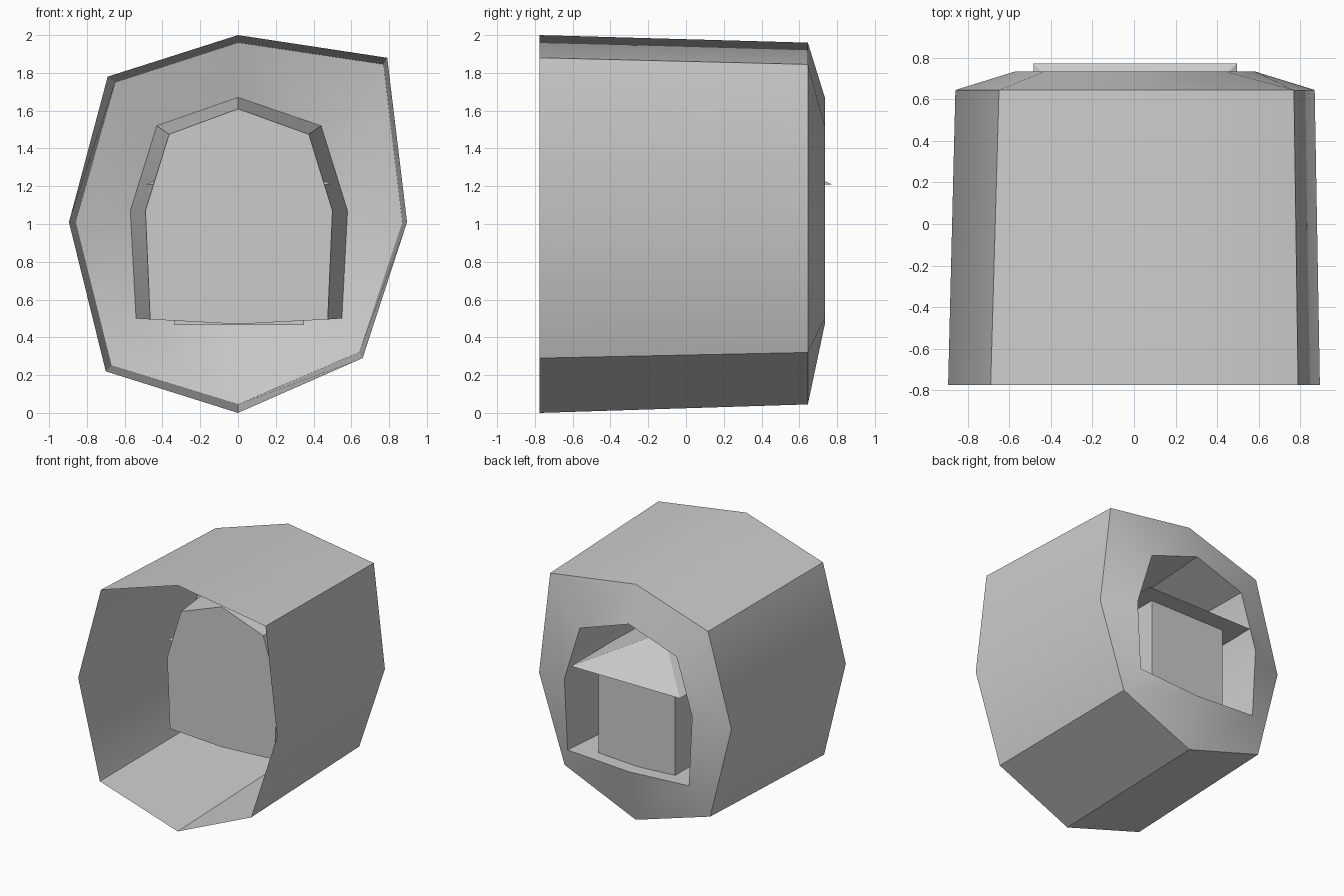
import bpy, bmesh, math

if "Cube" in bpy.data.objects:
    bpy.data.objects.remove(bpy.data.objects["Cube"])


def finish(obj, angle=30):
    bpy.ops.object.select_all(action='DESELECT')
    obj.select_set(True)
    bpy.context.view_layer.objects.active = obj
    bpy.ops.object.shade_smooth_by_angle(angle=math.radians(angle))


def loft(name, sections, cap_end=False):
    """Bridge matching (y, [(x, z), ...]) outlines into one skin."""
    bm = bmesh.new()
    loops = [[bm.verts.new((x, y, z)) for x, z in pts] for y, pts in sections]
    for a, b in zip(loops, loops[1:]):
        n = len(a)
        for i in range(n):
            j = (i + 1) % n
            bm.faces.new((a[i], a[j], b[j], b[i]))
    if cap_end:
        bm.faces.new(loops[-1])
    bmesh.ops.recalc_face_normals(bm, faces=bm.faces[:])
    mesh = bpy.data.meshes.new(name)
    bm.to_mesh(mesh)
    bm.free()
    obj = bpy.data.objects.new(name, mesh)
    bpy.context.collection.objects.link(obj)
    finish(obj)
    return obj


# Outer shell (open front), back rim, and recess running forward to a closed panel
front = [(0, 2.0), (.79, 1.88), (.895, 1.01), (.66, .29),
         (0, 0), (-.70, .22), (-.895, 1.01), (-.69, 1.78)]
back = [(0, 1.96), (.77, 1.845), (.87, 1.01), (.64, .32),
        (0, .045), (-.67, .25), (-.86, 1.01), (-.65, 1.75)]
opening = [(0, 1.67), (.44, 1.52), (.58, 1.07), (.55, .50),
           (0, .47), (-.54, .50), (-.57, 1.07), (-.43, 1.52)]
panel = [(0, 1.61), (.375, 1.475), (.50, 1.07), (.475, .495),
         (0, .47), (-.465, .495), (-.49, 1.07), (-.365, 1.475)]
loft("rock_shell", [(-.775, front), (.645, back), (.735, opening), (-.21, panel)],
     cap_end=True)

# Small hut inside the recess: box walls
bpy.ops.mesh.primitive_cube_add(size=1, location=(.005, .28, .84))
walls = bpy.context.object
walls.name = "hut_walls"
walls.scale = (.69, .69, .75)

# Pyramid roof overhanging the walls
half = .49
bpy.ops.mesh.primitive_cone_add(vertices=4, radius1=half * math.sqrt(2), radius2=0,
                                depth=.22, location=(.005, .282, 1.32),
                                rotation=(0, 0, math.radians(45)))
bpy.context.object.name = "hut_roof"
